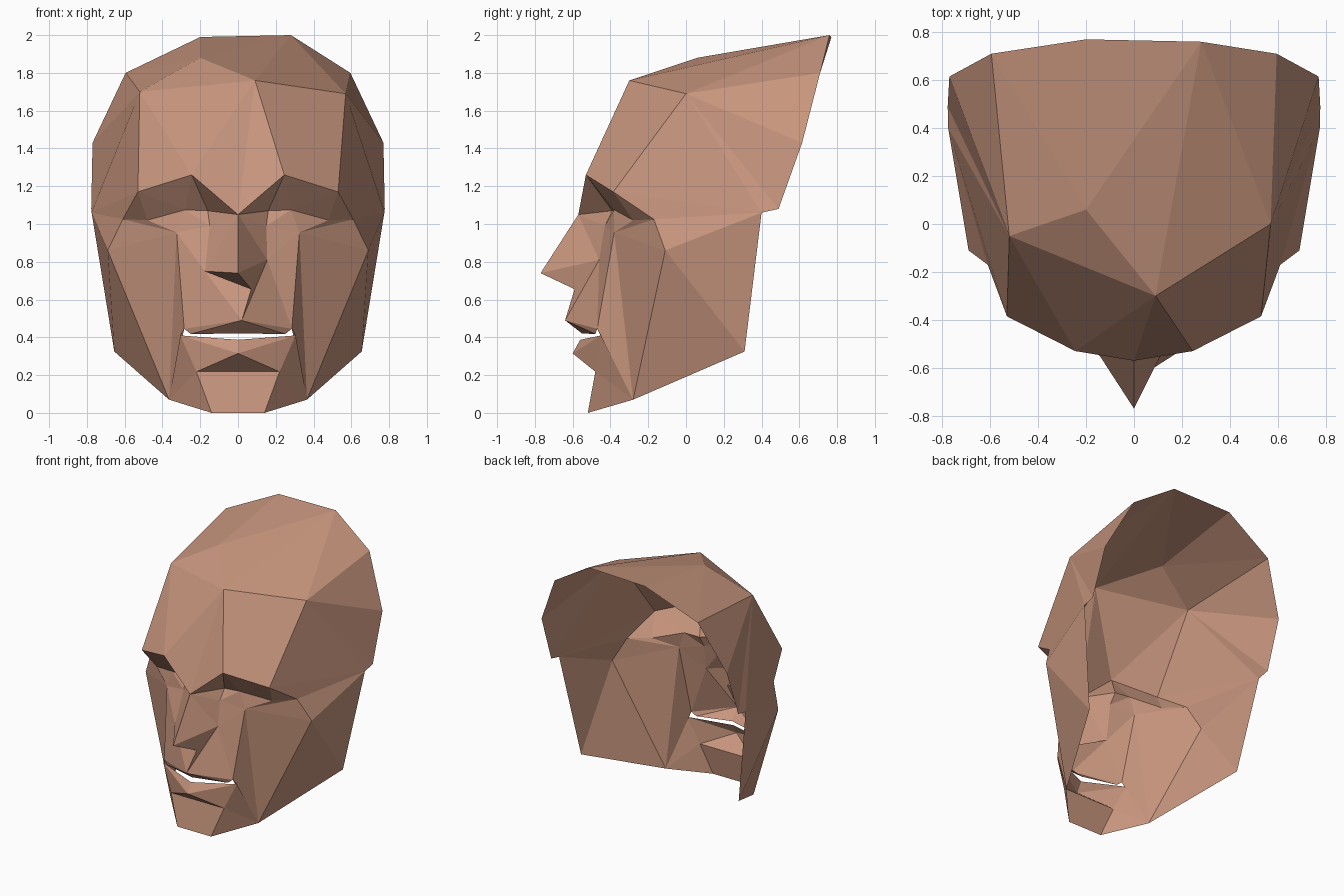
import bpy, bmesh
from mathutils import Vector

if "Cube" in bpy.data.objects:
    bpy.data.objects.remove(bpy.data.objects["Cube"])

skin = bpy.data.materials.new("brown_skin")
skin.diffuse_color = (0.57, 0.30, 0.205, 1)
skin.use_nodes = True
skin.node_tree.nodes["Principled BSDF"].inputs["Base Color"].default_value = skin.diffuse_color
CORE = Vector((0, 0.9, 1.0))          # point behind the mask, used to face sheets outward


def bridge(a, b):
    """Triangles between two point rows, always taking the shorter diagonal."""
    a, b = [Vector(p) for p in a], [Vector(p) for p in b]
    i = j = 0
    tris = []
    while i < len(a) - 1 or j < len(b) - 1:
        step_a = (a[i + 1] - b[j]).length if i < len(a) - 1 else 9
        step_b = (a[i] - b[j + 1]).length if j < len(b) - 1 else 9
        if step_a < step_b:
            tris.append((a[i], a[i + 1], b[j]))
            i += 1
        else:
            tris.append((a[i], b[j + 1], b[j]))
            j += 1
    return tris


def fan(*pts):
    p = [Vector(q) for q in pts]
    return [(p[0], p[k], p[k + 1]) for k in range(1, len(p) - 1)]


def make(name, tris):
    bm = bmesh.new()
    for t in tris:
        n = (t[1] - t[0]).cross(t[2] - t[0])
        if n.length < 1e-6:
            continue
        if n.dot((t[0] + t[1] + t[2]) / 3 - CORE) < 0:
            t = t[::-1]
        bm.faces.new([bm.verts.new(p) for p in t])
    bmesh.ops.remove_doubles(bm, verts=bm.verts, dist=0.0005)
    me = bpy.data.meshes.new(name)
    bm.to_mesh(me)
    bm.free()
    me.materials.append(skin)
    bpy.context.collection.objects.link(bpy.data.objects.new(name, me))


def side(s, *pts):
    """Place right-hand points on side s (+1 right, -1 left)."""
    return [(s * x, y, z) for x, y, z in pts]


# Centre line landmarks
nose_bridge, nose_tip, nose_base = (0, -0.57, 1.05), (0, -0.77, 0.74), (0.07, -0.59, 0.655)
lip_top, lip_under = (0.02, -0.64, 0.49), (0, -0.55, 0.42)
low_lip_top, low_lip = (0, -0.56, 0.387), (0, -0.60, 0.315)

# Crown landmarks, which are uneven from side to side
hair_l, hair_r = (-0.20, 0.77, 1.99), (0.28, 0.76, 2.0)
crown_l, crown_m, crown_r = (-0.52, -0.05, 1.70), (-0.20, 0.06, 1.88), (0.09, -0.30, 1.76)
crown_side = (0.57, 0.0, 1.69)
rim = {s: side(s, (0.595, 0.71, 1.80), (0.77, 0.615, 1.43), (0.777, 0.49, 1.08), (0.775, 0.40, 1.06))
       for s in (1, -1)}
brow = {s: side(s, (0.245, -0.53, 1.26), (0.53, -0.385, 1.17), (0.61, -0.17, 1.025))
        for s in (1, -1)}

# Forehead
make("forehead",
     fan(crown_l, brow[-1][1], brow[-1][0], crown_r)
     + fan(crown_r, brow[-1][0], nose_bridge, brow[1][0], crown_side)
     + fan(crown_side, brow[1][0], brow[1][1])
     + fan(crown_m, crown_l, crown_r))

# Top of the head
make("crown",
     fan(hair_r, crown_side, crown_r, crown_m, hair_l)
     + fan(rim[-1][0], hair_l, crown_m, crown_l)
     + fan(rim[1][0], hair_r, crown_side))

for s, word in ((1, "right"), (-1, "left")):
    eye_in, eye_low = side(s, (0.15, -0.43, 0.99), (0.325, -0.38, 0.955))
    lid = side(s, (0.16, -0.39, 1.07), (0.28, -0.38, 1.075), (0.48, -0.28, 1.02))
    mouth_up, mouth_in, mouth_corner = side(s, (0.285, -0.47, 0.445), (0.25, -0.48, 0.418),
                                            (0.305, -0.45, 0.41))
    crease, chin = side(s, (0.22, -0.48, 0.218), (0.14, -0.52, 0.0))
    jaw, jaw_back, cheekbone = side(s, (0.365, -0.28, 0.07), (0.655, 0.31, 0.325),
                                    (0.69, -0.11, 0.86))
    nostril = (0.155, -0.46, 0.81) if s > 0 else (-0.175, -0.50, 0.75)
    eye_out, ear = brow[s][2], rim[s][3]
    temple_top = crown_side if s > 0 else crown_l

    # Temple, from forehead edge to open back rim
    make(word + "_temple", bridge([temple_top] + brow[s][1:] + [cheekbone], rim[s]))
    # Underside of the brow, then the eye below it
    make(word + "_brow", bridge([nose_bridge] + brow[s], [eye_in] + lid + [eye_out]))
    make(word + "_eye", bridge([eye_in] + lid + [eye_out], [eye_in, eye_low, eye_out]))
    # Half of the nose
    make(word + "_nose_side", fan(nose_bridge, eye_in, nostril, nose_tip)
         + fan(nose_tip, nostril, nose_base))
    # Cheek and jaw
    make(word + "_cheek", bridge([eye_in, nostril, mouth_up, mouth_corner, crease, chin],
                                 [eye_low, jaw])
         + fan(cheekbone, eye_out, eye_low, jaw))
    make(word + "_jaw", bridge([jaw, jaw_back], [cheekbone, ear]))
    # Lips, leaving the mouth slit open
    make(word + "_upper_lip", fan(nostril, nose_base, lip_top, mouth_up)
         + fan(lip_top, mouth_up, mouth_in, lip_under))
    make(word + "_lower_lip", fan(mouth_corner, low_lip_top, low_lip, crease))

# Chin
left, right = (-0.22, -0.48, 0.218), (0.22, -0.48, 0.218)
make("chin", fan(low_lip, left, right)
     + fan(left, right, (0.14, -0.52, 0), (-0.14, -0.52, 0)))
